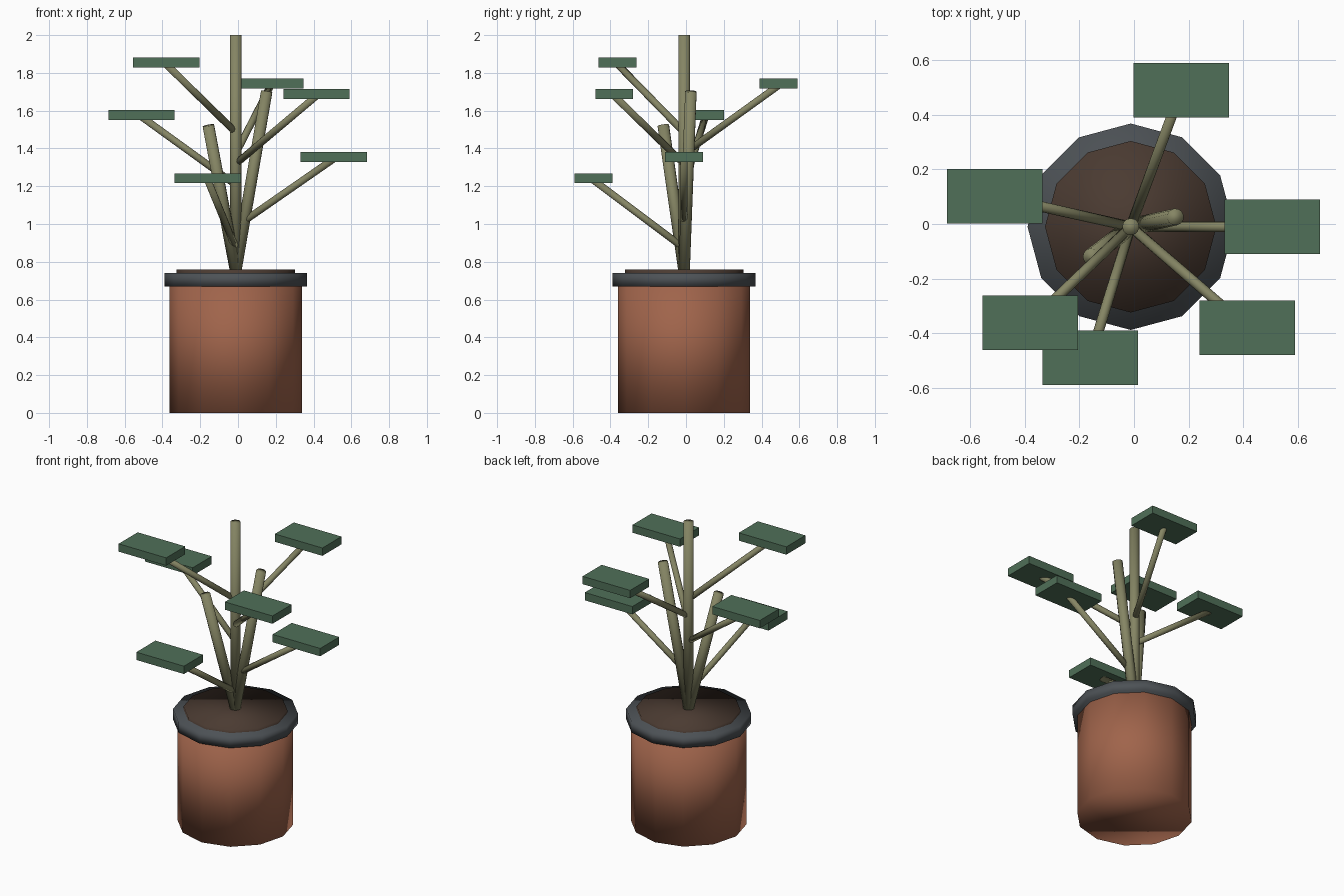
import bpy
from mathutils import Vector

cube = bpy.data.objects.get("Cube")
if cube:
    bpy.data.objects.remove(cube, do_unlink=True)


def material(name, rgb):
    m = bpy.data.materials.new(name)
    m.use_nodes = True
    m.diffuse_color = (*rgb, 1)
    m.node_tree.nodes["Principled BSDF"].inputs["Base Color"].default_value = (*rgb, 1)
    return m


terracotta = material("terracotta", (0.35, 0.127, 0.07))
charcoal = material("charcoal", (0.074, 0.084, 0.093))
earth = material("dark earth", (0.069, 0.043, 0.031))
bark = material("olive bark", (0.235, 0.235, 0.127))
green = material("leaf green", (0.08, 0.16, 0.098))

CX, CY = -0.012, -0.01   # plant axis
SOIL = 0.75


def rod(name, start, end, radius, mat):
    """Smooth twelve-sided cylinder between two points."""
    a, b = Vector(start), Vector(end)
    axis = b - a
    bpy.ops.mesh.primitive_cylinder_add(vertices=12, radius=radius,
                                        depth=axis.length, location=(a + b) / 2)
    ob = bpy.context.object
    ob.name = name
    ob.rotation_euler = axis.to_track_quat('Z', 'Y').to_euler()
    ob.data.materials.append(mat)
    bpy.ops.object.shade_smooth()
    return ob


def disc(name, bottom, top, radius, mat):
    """Upright cylinder on the plant axis, with a corner on each main axis."""
    ob = rod(name, (CX, CY, bottom), (CX, CY, top), radius, mat)
    ob.rotation_euler = (0, 0, 0)


# Pot, rim and soil
disc("pot", 0, 0.70, 0.35, terracotta)
disc("pot_rim", 0.67, 0.74, 0.378, charcoal)
disc("soil", 0.70, 0.76, 0.314, earth)

# Upright stems
stem_tops = {"main_stem": (CX, CY, 2.0),
             "left_stem": (0.152, 0.026, 1.702),
             "right_stem": (-0.157, -0.12, 1.522)}
for name, top in stem_tops.items():
    rod(name, (CX, CY, SOIL), top, 0.031, bark)

# Branches, each carrying a flat leaf slab
leaf_centres = [(-0.16, -0.49, 1.242), (0.507, -0.01, 1.355),
                (-0.51, 0.102, 1.577), (0.415, -0.38, 1.688),
                (0.173, 0.49, 1.743), (-0.38, -0.362, 1.855)]
for i, (x, y, z) in enumerate(leaf_centres, 1):
    rod(f"branch_{i}", (CX, CY, z - 0.37), (x, y, z - 0.01), 0.019, bark)
    bpy.ops.mesh.primitive_cube_add(size=1, location=(x, y, z))
    leaf = bpy.context.object
    leaf.name = f"leaf_{i}"
    leaf.scale = (0.35, 0.2, 0.052)
    leaf.data.materials.append(green)
